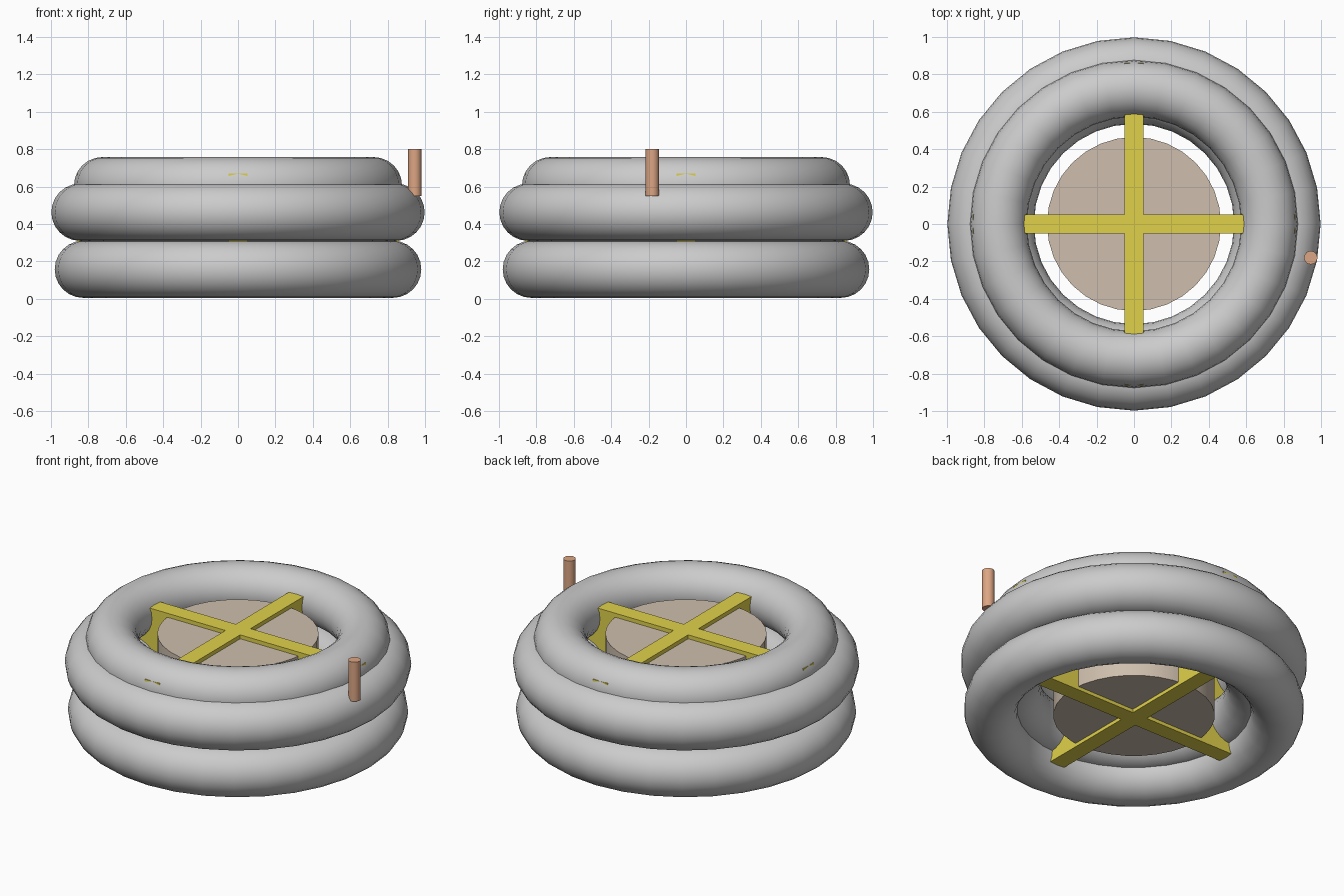
import bpy
import math

if "Cube" in bpy.data.objects:
    bpy.data.objects.remove(bpy.data.objects["Cube"])


def material(name, rgb):
    m = bpy.data.materials.new(name)
    m.diffuse_color = (*rgb, 1)
    m.use_nodes = True
    m.node_tree.nodes["Principled BSDF"].inputs["Base Color"].default_value = m.diffuse_color
    return m


tan = material("tan", (0.62, 0.52, 0.42))
yellow = material("yellow", (0.75, 0.64, 0.07))
copper = material("copper", (0.72, 0.38, 0.23))


def tube(name, major, minor, z):
    bpy.ops.mesh.primitive_torus_add(major_segments=32, minor_segments=24,
                                     major_radius=major, minor_radius=minor,
                                     location=(0, 0, z))
    bpy.context.object.name = name
    bpy.ops.object.shade_smooth()


def cylinder(name, r, z0, z1, mat, sides, x=0, y=0):
    bpy.ops.mesh.primitive_cylinder_add(vertices=sides, radius=r, depth=z1 - z0,
                                        location=(x, y, (z0 + z1) / 2))
    ob = bpy.context.object
    ob.name = name
    ob.data.materials.append(mat)
    bpy.ops.object.shade_smooth_by_angle(angle=math.radians(30))


def box(name, sx, sy, z0, z1, mat):
    bpy.ops.mesh.primitive_cube_add(size=1, location=(0, 0, (z0 + z1) / 2))
    ob = bpy.context.object
    ob.name = name
    ob.scale = (sx, sy, z1 - z0)
    ob.data.materials.append(mat)
    bpy.ops.object.transform_apply(location=False, rotation=False, scale=True)


# stacked inflated tubes, with a smaller one nested inside
for name, major, minor, z in (("bottom_tube", 0.827, 0.153, 0.158),
                              ("middle_tube", 0.845, 0.153, 0.463),
                              ("top_tube", 0.725, 0.152, 0.606),
                              ("inner_tube", 0.688, 0.153, 0.305)):
    tube(name, major, minor, z)

# central drum and the crossed planks that hold it
cylinder("central_drum", 0.465, 0.11, 0.645, tan, 32)
box("cross_plank_x", 1.724, 0.104, 0.088, 0.67, yellow)
box("cross_plank_y", 0.104, 1.724, 0.088, 0.67, yellow)

# upright peg on the rim
cylinder("rim_peg", 0.036, 0.55, 0.80, copper, 16, 0.945, -0.18)
